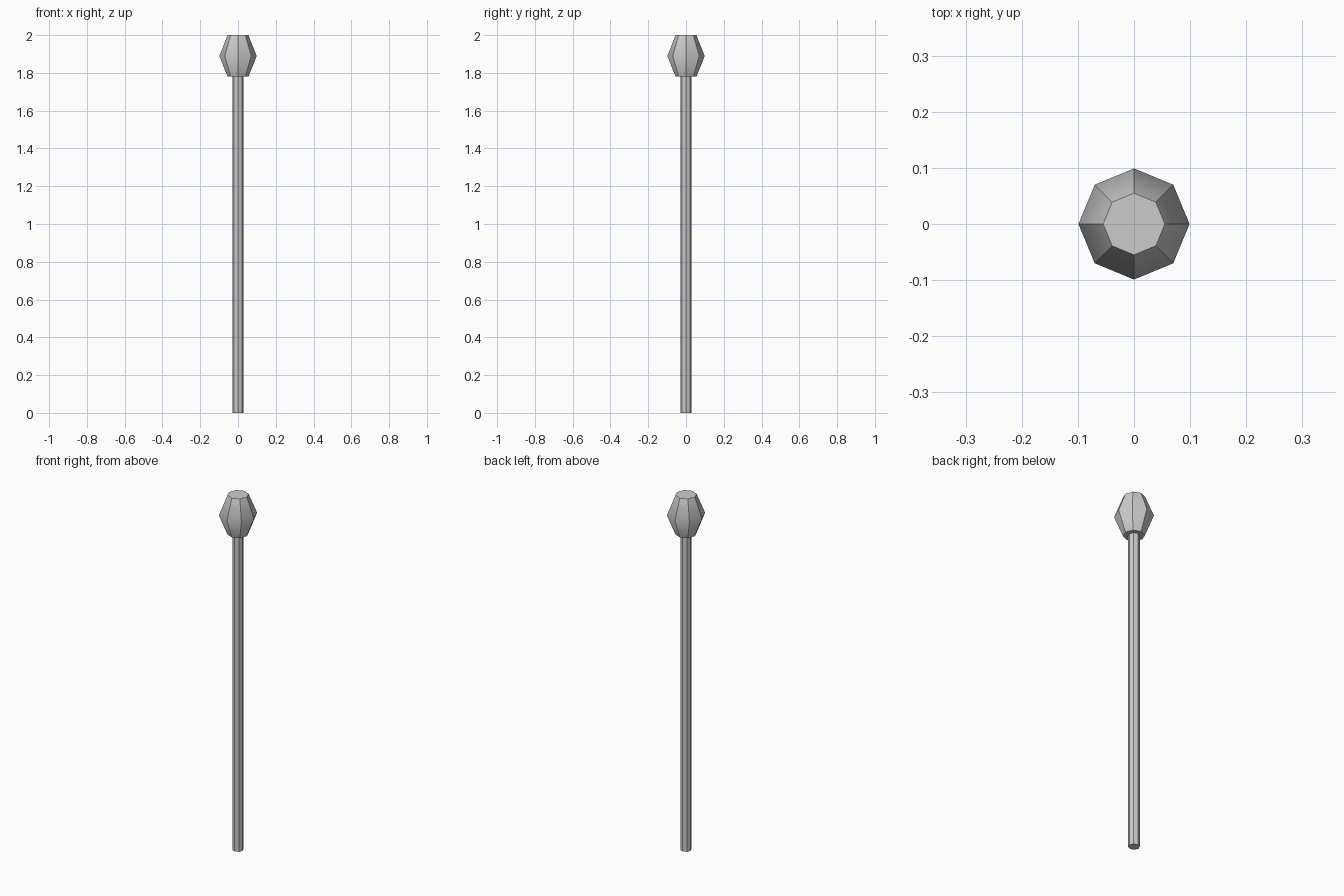
import bpy, bmesh
from math import cos, sin, tau

if "Cube" in bpy.data.objects:
    bpy.data.objects.remove(bpy.data.objects["Cube"])


def lathe(name, profile, sides, smooth_rings=()):
    """Faceted solid of revolution from (radius, z) points, capped at both ends."""
    bm = bmesh.new()
    rings = [[bm.verts.new((r * cos(tau * i / sides), r * sin(tau * i / sides), z))
              for i in range(sides)] for r, z in profile]
    for a, b in zip(rings, rings[1:]):
        for i in range(sides):
            j = (i + 1) % sides
            bm.faces.new((a[i], a[j], b[j], b[i]))
    bm.faces.new(rings[0][::-1])
    bm.faces.new(rings[-1])
    # Every edge is crisp except the chosen rings
    soft = {v for k in smooth_rings for v in rings[k]}
    for f in bm.faces:
        f.smooth = bool(smooth_rings)
    for e in bm.edges:
        e.smooth = all(v in soft for v in e.verts)
    mesh = bpy.data.meshes.new(name)
    bm.to_mesh(mesh)
    bm.free()
    obj = bpy.data.objects.new(name, mesh)
    bpy.context.collection.objects.link(obj)
    return obj


# Long straight shaft
lathe("shaft", [(0.029, 0.0), (0.029, 1.78)], 8)

# Eight-sided head, widest at the middle
lathe("head", [(0.055, 1.78), (0.099, 1.89), (0.055, 2.0)], 8, smooth_rings=(1,))
